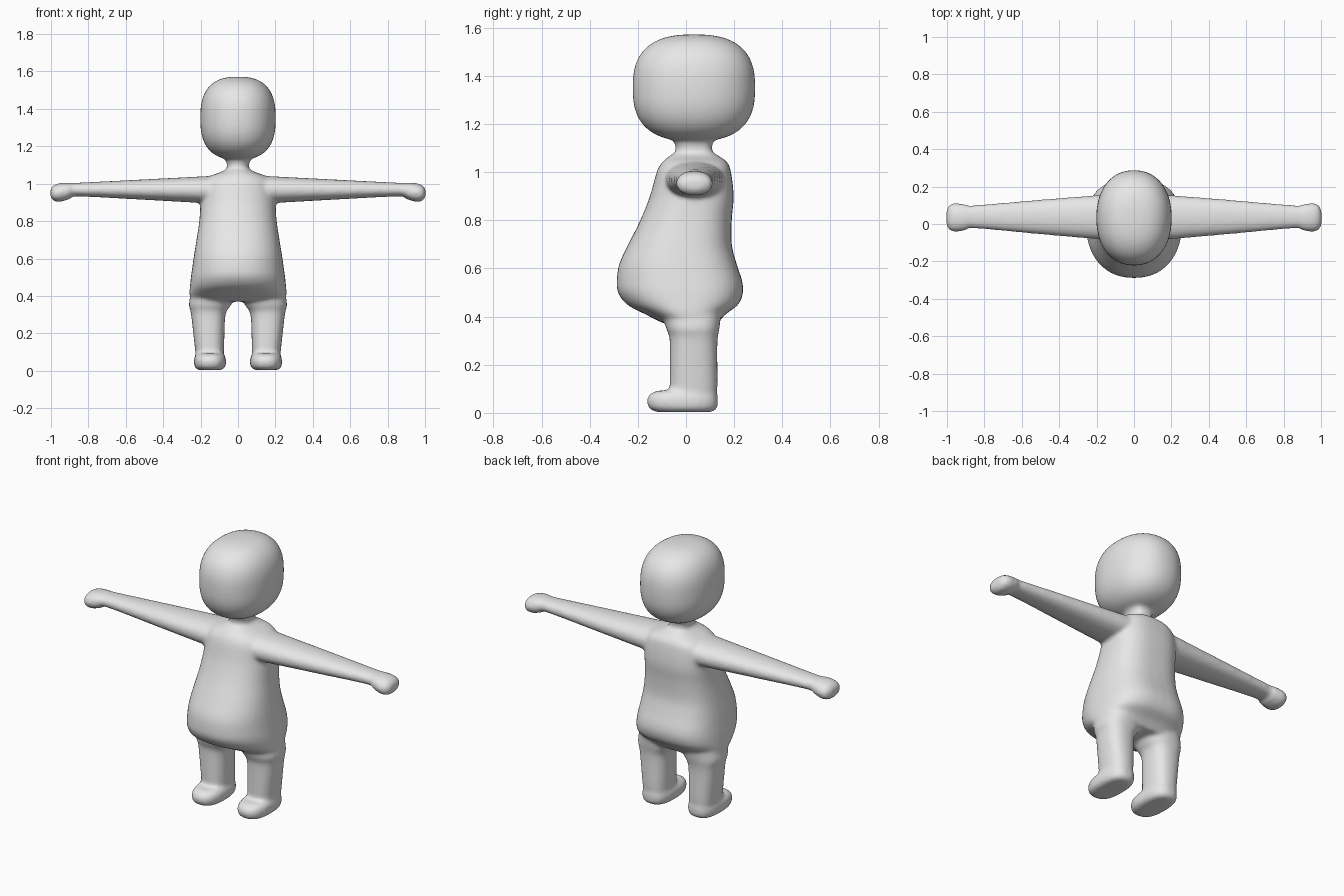
import bpy
import bmesh
from math import cos, sin, pi, copysign

cube = bpy.data.objects.get("Cube")
if cube:
    bpy.data.objects.remove(cube, do_unlink=True)

SIDES = 40
STEPS = 5


def power(value, exponent):
    return copysign(abs(value) ** exponent, value)


def blend(p, q, r, s, t):
    """Smooth curve through q and r."""
    return tuple(
        0.5 * (2 * b + (c - a) * t + (2 * a - 5 * b + 4 * c - d) * t * t
               + (3 * b - a - 3 * c + d) * t ** 3)
        for a, b, c, d in zip(p, q, r, s))


def refine(rows):
    ends = [rows[0]] + rows + [rows[-1]]
    out = []
    for i in range(len(rows) - 1):
        for k in range(STEPS):
            out.append(blend(*ends[i:i + 4], k / STEPS))
    return out + [rows[-1]]


def loft(bm, rows, place, low=2.2, high=2.2):
    """Skin rounded sections given as (position, a min, a max, b min, b max)."""
    rings = []
    for pos, a0, a1, b0, b1 in rows:
        ring = []
        for i in range(SIDES):
            angle = 2 * pi * i / SIDES
            e = 2 / (high if sin(angle) > 0 else low)
            a = (a0 + a1) / 2 + (a1 - a0) / 2 * power(cos(angle), e)
            b = (b0 + b1) / 2 + (b1 - b0) / 2 * power(sin(angle), e)
            ring.append(bm.verts.new(place(pos, a, b)))
        rings.append(ring)
    for r, s in zip(rings, rings[1:]):
        for i in range(SIDES):
            j = (i + 1) % SIDES
            bm.faces.new((r[i], r[j], s[j], s[i]))
    bm.faces.new(rings[0])
    bm.faces.new(rings[-1])


def upright(side=1):
    return lambda pos, a, b: (side * a, b, pos)


def sideways(side):
    return lambda pos, a, b: (side * pos, a, b)


bm = bmesh.new()

# Head: rounded box-like egg
head = []
for i in range(25):
    t = -pi / 2 + 0.03 + (pi - 0.06) * i / 24
    r = power(cos(t), 2 / 2.6)
    head.append((1.35 + 0.222 * power(sin(t), 2 / 2.6),
                 -0.202 * r, 0.202 * r, 0.033 - 0.255 * r, 0.033 + 0.255 * r))
loft(bm, head, upright())

# Torso and neck: height, half width, front, back
torso = [
    (0.37, 0.25, -0.09, 0.13), (0.41, 0.26, -0.17, 0.165),
    (0.45, 0.257, -0.245, 0.217), (0.5, 0.252, -0.283, 0.237),
    (0.55, 0.245, -0.288, 0.233), (0.62, 0.235, -0.277, 0.21),
    (0.7, 0.222, -0.24, 0.19), (0.8, 0.207, -0.19, 0.19),
    (0.9, 0.2, -0.15, 0.198), (1.0, 0.19, -0.122, 0.187),
    (1.04, 0.15, -0.1, 0.172), (1.065, 0.085, -0.072, 0.14),
    (1.09, 0.058, -0.042, 0.108), (1.16, 0.075, -0.06, 0.12)]
loft(bm, refine([(z, -w, w, f, b) for z, w, f, b in torso]), upright(), 2.2, 2.8)

# Limbs, mirrored left and right
arm = [
    (0.08, -0.09, 0.165, 0.895, 1.045), (0.21, -0.08, 0.153, 0.898, 1.038),
    (0.5, -0.055, 0.13, 0.914, 1.023), (0.86, -0.023, 0.1, 0.932, 1.005),
    (0.9, -0.034, 0.105, 0.918, 1.006), (0.95, -0.041, 0.111, 0.903, 1.003),
    (0.985, -0.034, 0.104, 0.908, 0.992), (1.003, -0.005, 0.07, 0.93, 0.97)]
leg = [
    (0.46, 0.02, 0.24, -0.1, 0.15), (0.36, 0.035, 0.262, -0.085, 0.14),
    (0.32, 0.06, 0.254, -0.07, 0.133), (0.27, 0.07, 0.247, -0.067, 0.13),
    (0.1, 0.075, 0.228, -0.067, 0.13), (0.04, 0.08, 0.22, -0.06, 0.12)]
foot = [
    (0.003, 0.09, 0.21, -0.12, 0.105), (0.018, 0.07, 0.23, -0.152, 0.128),
    (0.05, 0.063, 0.236, -0.162, 0.133), (0.078, 0.07, 0.23, -0.15, 0.13),
    (0.093, 0.085, 0.215, -0.115, 0.12)]
for side in (-1, 1):
    loft(bm, refine(arm), sideways(side))
    loft(bm, refine(leg), upright(side), 2.5, 2.5)
    loft(bm, refine(foot), upright(side), 2.5, 2.7)

bmesh.ops.recalc_face_normals(bm, faces=bm.faces)
mesh = bpy.data.meshes.new("figure_body")
bm.to_mesh(mesh)
bm.free()
body = bpy.data.objects.new("figure_body", mesh)
bpy.context.collection.objects.link(body)

# One flat grey for the whole skin
grey = bpy.data.materials.new("plain_grey")
grey.use_nodes = True
colour = (0.8, 0.8, 0.8, 1)
grey.diffuse_color = colour
grey.node_tree.nodes["Principled BSDF"].inputs["Base Color"].default_value = colour
mesh.materials.append(grey)
for face in mesh.polygons:
    face.use_smooth = True

# Fuse the parts into one soft skin
fuse = body.modifiers.new("fuse", 'REMESH')
fuse.mode = 'VOXEL'
fuse.voxel_size = 0.01
fuse.use_smooth_shade = True
soften = body.modifiers.new("soften", 'SMOOTH')
soften.factor = 0.5
soften.iterations = 10
